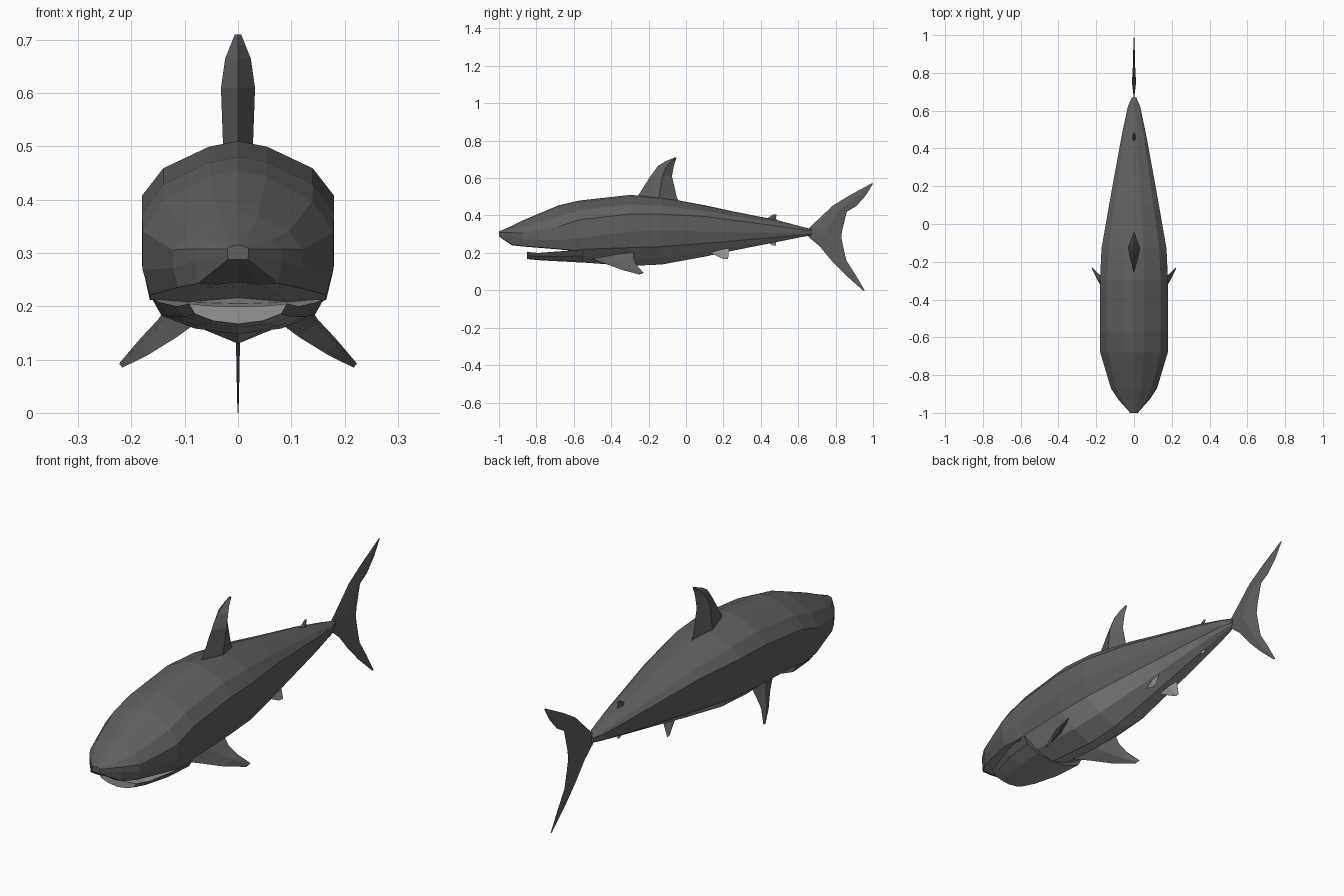
import bpy
import bmesh
from mathutils import Vector

default_cube = bpy.data.objects.get("Cube")
if default_cube:
    bpy.data.objects.remove(default_cube, do_unlink=True)


def make_material(name, value):
    material = bpy.data.materials.new(name)
    colour = (value, value, value, 1)
    material.diffuse_color = colour
    material.use_nodes = True
    shader = material.node_tree.nodes["Principled BSDF"]
    shader.inputs["Base Color"].default_value = colour
    shader.inputs["Roughness"].default_value = 0.8
    return material


skin = make_material("dark grey skin", 0.115)
pale = make_material("pale grey belly", 0.3)


def loft(name, rings, materials, paint=None):
    """Skin closed rings of points and cap both ends."""
    bm = bmesh.new()
    loops = [[bm.verts.new(point) for point in ring] for ring in rings]
    for near, far in zip(loops, loops[1:]):
        count = len(near)
        for i in range(count):
            j = (i + 1) % count
            bm.faces.new((near[i], near[j], far[j], far[i]))
    bm.faces.new(loops[0][::-1])
    bm.faces.new(loops[-1])
    bmesh.ops.recalc_face_normals(bm, faces=bm.faces[:])
    bm.normal_update()
    if paint:
        for face in bm.faces:
            face.material_index = paint(face)
    mesh = bpy.data.meshes.new(name)
    bm.to_mesh(mesh)
    bm.free()
    for material in materials:
        mesh.materials.append(material)
    obj = bpy.data.objects.new(name, mesh)
    bpy.context.collection.objects.link(obj)
    return obj


def mirrored_ring(half, y):
    """Complete a half outline, whose end points lie on the centre line."""
    other = [(-x, z) for x, z in half[-2:0:-1]]
    return [(x, y, z) for x, z in half + other]


def body_ring(y, width, top, upper, lower, bottom, mouth):
    rise = top - upper
    drop = lower - bottom
    if mouth:
        under = [(0.92, 0.9), (0.5, 0.95), (0, 0.85)]
    else:
        under = [(0.9, 0.47), (0.5, 0.8), (0, 1)]
    half = [(0, top), (0.3 * width, upper + 0.9 * rise),
            (0.78 * width, upper + 0.5 * rise), (width, upper), (width, lower)]
    half += [(a * width, lower - b * drop) for a, b in under]
    return mirrored_ring(half, y)


def paint_body(face):
    """Pale belly, palate and back of the mouth; the snout stays dark."""
    behind_snout = face.calc_center_median().y > -0.92
    return int(behind_snout and (face.normal.z < -0.5 or face.normal.y < -0.8))


# Body and upper head: y, half width, top, upper crease, lower crease, bottom, mouth
stations = [
    (-1, .02, .315, .308, .296, .287, 1),
    (-.93, .082, .345, .308, .285, .238, 1),
    (-.87, .122, .375, .306, .272, .232, 1),
    (-.68, .179, .455, .34, .268, .216, 1),
    (-.59, .18, .475, .37, .278, .205, 1),
    (-.57, .18, .48, .377, .28, .15, 0),
    (-.3, .18, .51, .408, .315, .13, 0),
    (-.13, .172, .497, .407, .318, .138, 0),
    (.1, .132, .455, .395, .315, .18, 0),
    (.25, .105, .422, .375, .31, .212, 0),
    (.48, .063, .377, .345, .307, .257, 0),
    (.62, .033, .34, .325, .305, .285, 0),
    (.67, .012, .327, .318, .305, .293, 0),
]
loft("body", [body_ring(*station) for station in stations], [skin, pale], paint_body)


# Lower jaw with a pale mouth floor, lip and underside
def jaw_ring(y, width, rim, bottom):
    depth = rim - bottom
    half = [(0, rim - 0.15 * depth), (0.6 * width, rim - 0.1 * depth),
            (width, rim), (0.88 * width, rim - 0.5 * depth),
            (0.5 * width, rim - 0.85 * depth), (0, bottom)]
    return mirrored_ring(half, y)


def paint_jaw(face):
    return int(abs(face.normal.z) > 0.6 or face.normal.y < -0.8)


jaw = [(-.85, .092, .205, .167), (-.79, .115, .2, .161),
       (-.68, .15, .208, .155), (-.55, .163, .217, .148)]
loft("lower_jaw", [jaw_ring(*station) for station in jaw], [skin, pale], paint_jaw)


# Fins have a four-sided section: leading edge, ridge, trailing edge, ridge
def make_fin(name, sections, material=skin, ridge=0.55):
    fronts = [Vector(section[0]) for section in sections]
    backs = [Vector(section[1]) for section in sections]
    normal = (fronts[-1] - fronts[0]).cross(backs[0] - fronts[0]).normalized()
    rings = []
    for front, back, section in zip(fronts, backs, sections):
        middle = front.lerp(back, ridge)
        offset = normal * section[2]
        rings.append([front, middle + offset, back, middle - offset])
    return loft(name, rings, [material])


def upright_fin(name, levels, material=skin):
    sections = [((0, front, z), (0, back, z), thick)
                for z, front, back, thick in levels]
    return make_fin(name, sections, material)


upright_fin("dorsal_fin", [
    (.46, -.285, -.03, .026), (.5, -.26, -.05, .028), (.61, -.19, -.075, .032),
    (.665, -.15, -.065, .024), (.69, -.11, -.057, .014), (.71, -.06, -.05, .006)])

upright_fin("tail_fin", [
    (0, .945, .955, .001), (.085, .85, .905, .003), (.16, .777, .857, .004),
    (.235, .715, .84, .008), (.285, .655, .83, .011), (.33, .655, .837, .011),
    (.42, .75, .86, .007), (.45, .78, .91, .006), (.505, .87, .96, .004),
    (.57, .99, 1, .001)])

upright_fin("second_dorsal_fin", [
    (.365, .4, .495, .011), (.385, .435, .48, .009), (.405, .465, .485, .004)])

upright_fin("anal_fin", [
    (.275, .4, .48, .006), (.24, .465, .482, .002)], pale)

for side, sign in (("left", 1), ("right", -1)):
    make_fin(side + "_pectoral_fin", [
        ((sign * .07, -.52, .175), (sign * .13, -.28, .205), .014),
        ((sign * .115, -.43, .142), (sign * .15, -.28, .175), .013),
        ((sign * .17, -.34, .108), (sign * .183, -.268, .14), .009),
        ((sign * .217, -.25, .085), (sign * .222, -.228, .094), .003)])
    make_fin(side + "_pelvic_fin", [
        ((sign * .03, .11, .21), (sign * .05, .23, .225), .006),
        ((sign * .06, .2, .167), (sign * .065, .225, .167), .002)], pale)
